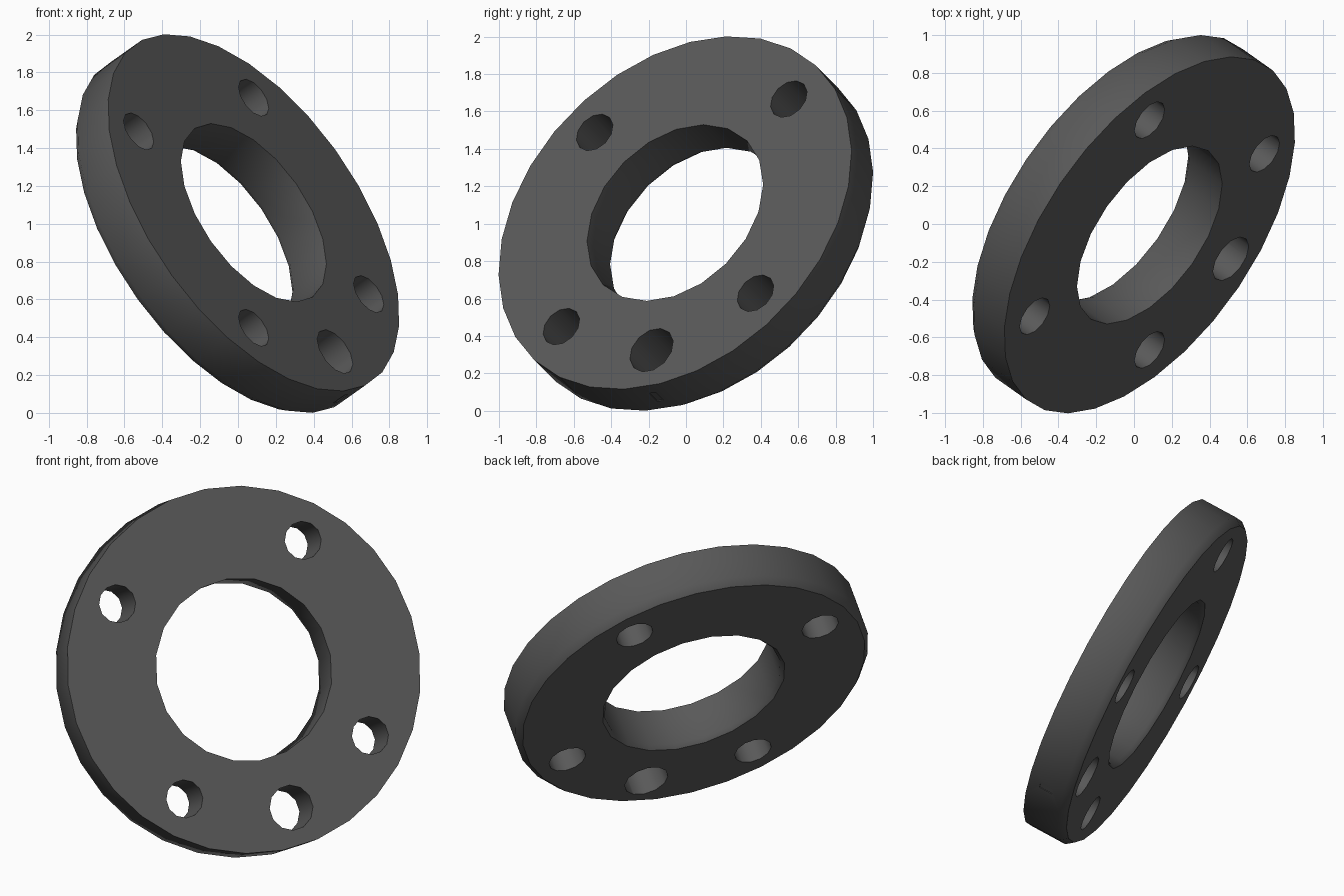
import bpy, bmesh, math
from mathutils import Matrix, Vector

if "Cube" in bpy.data.objects:
    bpy.data.objects.remove(bpy.data.objects["Cube"])

# Tilted frame of the disc: u and v lie in the face, n points out of the front
n = Vector((math.sqrt(0.5), -0.5, 0.5))
u = Vector((0, 1, 1)).normalized()
v = n.cross(u)
FRAME = Matrix.Translation((0, 0, 1)) @ Matrix((u, v, n)).transposed().to_4x4()

R, BORE, BOLT_CIRCLE = 1.09, 0.544, 0.86
FRONT, BACK = 0.117, -0.157


def lathe(name, profile, sides, cx=0, cy=0, hide=False, phase=0):
    """Closed solid from (radius, height) rings with end caps."""
    bm = bmesh.new()
    angles = [2 * math.pi * i / sides + phase for i in range(sides)]
    rings = [[bm.verts.new((cx + r * math.cos(a), cy + r * math.sin(a), h))
              for a in angles] for r, h in profile]
    bm.faces.new(rings[0])
    bm.faces.new(rings[-1])
    for a, b in zip(rings, rings[1:]):
        for i in range(sides):
            j = (i + 1) % sides
            bm.faces.new((a[i], a[j], b[j], b[i]))
    return finish(name, bm, hide)


def finish(name, bm, hide):
    bmesh.ops.recalc_face_normals(bm, faces=bm.faces)
    me = bpy.data.meshes.new(name)
    bm.to_mesh(me)
    bm.free()
    ob = bpy.data.objects.new(name, me)
    bpy.context.collection.objects.link(ob)
    ob.matrix_world = FRAME
    ob.hide_render = hide
    return ob


# Flange disc with softly chamfered back rim
disc = lathe("flange_disc", [(R - 0.034, BACK), (R, BACK + 0.044), (R, FRONT)], 30,
             phase=math.radians(1.9))
dark = bpy.data.materials.new("dark_grey")
dark.diffuse_color = (0.1, 0.1, 0.1, 1)
dark.use_nodes = True
dark.node_tree.nodes["Principled BSDF"].inputs["Base Color"].default_value = dark.diffuse_color
disc.data.materials.append(dark)

# Centre bore, chamfered at the back
cutters = [lathe("bore_cutter", [(BORE + 0.02 + 0.08, BACK - 0.1), (BORE + 0.02, BACK),
                                 (BORE, BACK + 0.027), (BORE, FRONT + 0.1)], 20, hide=True)]

# Four bolt holes and one larger hole between two of them
for deg, rad in ((0, 0.113), (90, 0.113), (180, 0.113), (270, 0.113), (225, 0.134)):
    a = math.radians(deg)
    cutters.append(lathe("hole_cutter", [(rad, BACK - 0.1), (rad, FRONT + 0.1)], 12,
                         BOLT_CIRCLE * math.cos(a), BOLT_CIRCLE * math.sin(a), True))

# Small shallow slot in the rim beside the larger hole
bm = bmesh.new()
bmesh.ops.create_cube(bm, size=1, matrix=Matrix.Rotation(math.radians(225), 4, 'Z')
                      @ Matrix.Translation((R + 0.04, 0, 0)) @ Matrix.Diagonal((0.1, 0.04, 0.085, 1)))
cutters.append(finish("slot_cutter", bm, True))

bpy.context.view_layer.objects.active = disc
disc.select_set(True)
for cut in cutters:
    m = disc.modifiers.new("cut", 'BOOLEAN')
    m.operation, m.solver, m.object = 'DIFFERENCE', 'EXACT', cut
    bpy.ops.object.modifier_apply(modifier=m.name)
for cut in cutters:
    bpy.data.objects.remove(cut)

bpy.ops.object.shade_smooth_by_angle(angle=math.radians(40))
